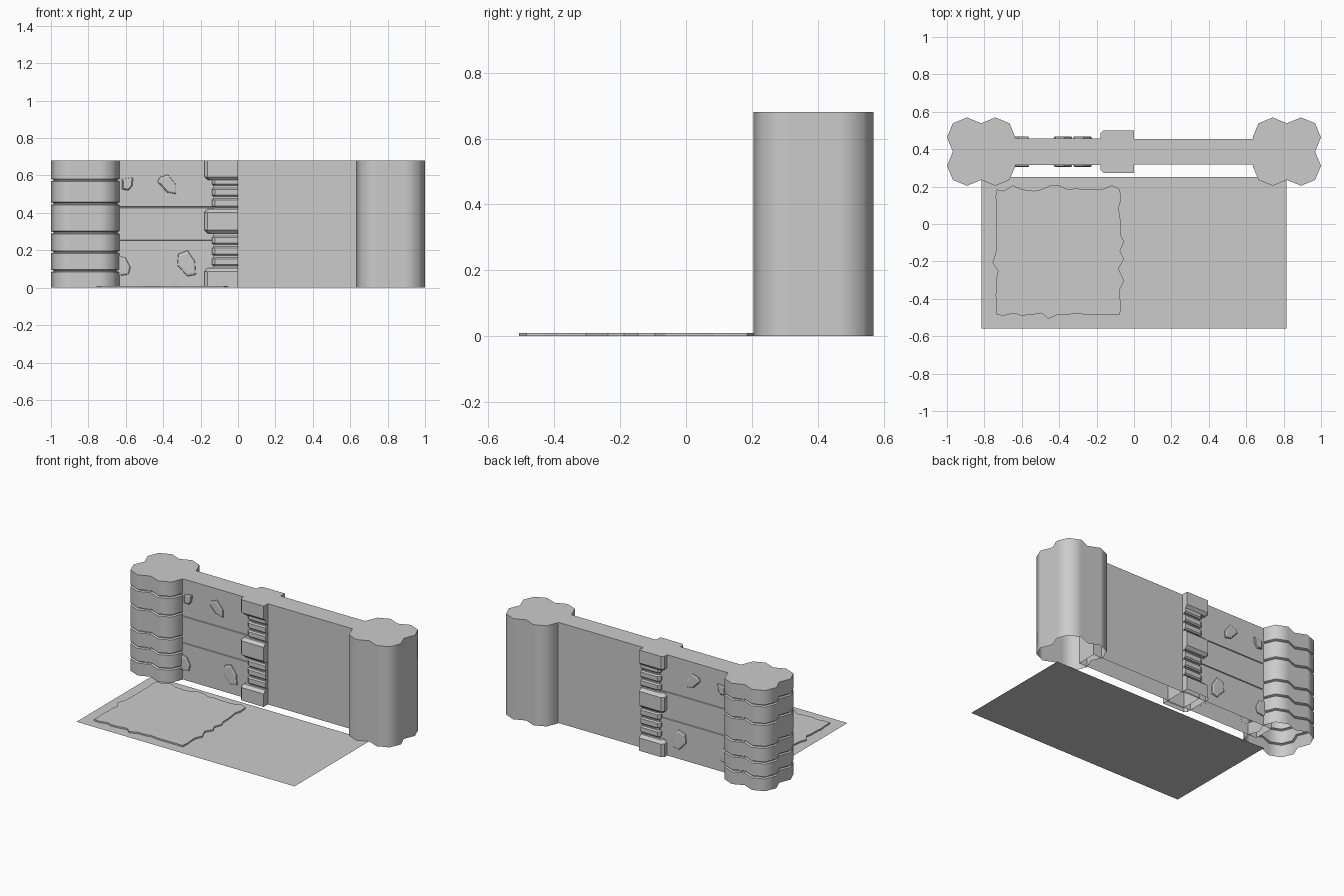
import bpy, bmesh, math, random

cube = bpy.data.objects.get("Cube")
if cube:
    bpy.data.objects.remove(cube, do_unlink=True)

stone = bpy.data.materials.new("stone_grey")
stone.use_nodes = True
GREY = (0.6, 0.6, 0.6, 1)
stone.diffuse_color = GREY
stone.node_tree.nodes["Principled BSDF"].inputs["Base Color"].default_value = GREY

H = 0.68       # wall height
WY = 0.387     # wall centre line
TX = 0.817     # tower centre


def loft(name, rings, bottom=False, smooth=False):
    """Skin a stack of matching rings and cap the top."""
    bm = bmesh.new()
    loops = [[bm.verts.new(p) for p in ring] for ring in rings]
    n = len(loops[0])
    for a, b in zip(loops, loops[1:]):
        for i in range(n):
            j = (i + 1) % n
            bm.faces.new((a[i], a[j], b[j], b[i]))
    bm.faces.new(loops[-1])
    if bottom:
        bm.faces.new(loops[0][::-1])
    mesh = bpy.data.meshes.new(name)
    bm.to_mesh(mesh)
    bm.free()
    mesh.materials.append(stone)
    obj = bpy.data.objects.new(name, mesh)
    bpy.context.collection.objects.link(obj)
    if smooth:
        bpy.ops.object.select_all(action="DESELECT")
        obj.select_set(True)
        bpy.context.view_layer.objects.active = obj
        bpy.ops.object.shade_smooth_by_angle(angle=math.radians(50))
    return obj


def rect(x0, x1, half, z):
    return [(x0, WY - half, z), (x1, WY - half, z), (x1, WY + half, z), (x0, WY + half, z)]


def clover(cx, z, inset=0.0):
    """Outline of four merged octagonal columns."""
    pts = []
    r, c = 0.107 - inset, 0.0757
    for q in range(4):
        mid = math.pi / 4 + q * math.pi / 2
        ox, oy = math.copysign(c, math.cos(mid)), math.copysign(c, math.sin(mid))
        for k in range(-2, 3):
            a = mid + k * math.pi / 4
            pts.append((cx + ox + r * math.cos(a), WY + oy + r * math.sin(a), z))
        # the next column starts in the shared notch
        pts.pop()
    return pts


# Plain half: tower and wall
loft("left_tower", [clover(TX, 0), clover(TX, H)], smooth=True)
loft("left_wall", [rect(0, 0.7, 0.068, 0), rect(0, 0.7, 0.068, H)])

# Detailed tower with stone courses
G = 0.007
rings = [clover(-TX, 0)]
for z in (0.09, 0.19, 0.295, 0.45, 0.575):
    rings += [clover(-TX, z - G), clover(-TX, z - G / 3, 0.012),
              clover(-TX, z + G / 3, 0.012), clover(-TX, z + G)]
rings.append(clover(-TX, H))
loft("right_tower", rings, smooth=True)

# Detailed wall with two narrow joints
rings = [rect(-0.7, 0, 0.071, 0)]
for z in (0.25, 0.43):
    for half, dz in ((0.071, -0.004), (0.065, -0.002), (0.065, 0.002), (0.071, 0.004)):
        rings.append(rect(-0.7, 0, half, z + dz))
rings.append(rect(-0.7, 0, 0.071, H))
loft("right_wall", rings)


# Middle pillar of chamfered blocks
def block(name, x, half, z0, z1, c):
    def ring(z, d):
        e = 0.016
        a, b = x + d, half - d
        return [(a, WY - b + e, z), (a + e, WY - b, z), (0, WY - b, z),
                (0, WY + b, z), (a + e, WY + b, z), (a, WY + b - e, z)]
    top = 0 if z1 >= H else c
    low = 0 if z0 <= 0 else c
    loft(name, [ring(z0, low), ring(z0 + c, 0), ring(z1 - c, 0), ring(z1, top)], bottom=z0 > 0)


loft("pillar_core", [rect(-0.13, 0, 0.08, 0), rect(-0.13, 0, 0.08, H)])
for z0, z1 in ((0, 0.105), (0.29, 0.42), (0.575, H)):
    block("pillar_block", -0.18, 0.113, z0, z1, 0.018)
for start in (0.115, 0.43):
    for k in range(3):
        z0 = start + k * 0.058
        block("pillar_step", -0.14, 0.096, z0, z0 + 0.046, 0.008)

# Raised stones, repeated on both faces of the wall
STONES = (
    ((-.42, .59), (-.375, .605), (-.33, .55), (-.33, .5), (-.38, .51), (-.43, .565)),
    ((-.32, .18), (-.27, .2), (-.23, .14), (-.225, .07), (-.27, .06), (-.325, .12)),
    ((-.62, .58), (-.56, .59), (-.565, .545), (-.585, .52), (-.62, .525)),
    ((-.66, .175), (-.6, .16), (-.575, .11), (-.585, .07), (-.66, .06)),
)
for outline in STONES:
    mx = sum(p[0] for p in outline) / len(outline)
    mz = sum(p[1] for p in outline) / len(outline)
    for side, label in ((-1, "front_stone"), (1, "back_stone")):
        pts = outline[::side]
        loft(label, [[(mx + (x - mx) * s, WY + side * d, mz + (z - mz) * s) for x, z in pts]
                     for s, d in ((1, 0.07), (0.96, 0.078), (0.78, 0.082))])

# Ground: two flat sheets
for name, x0, x1 in (("right_ground", -0.815, 0), ("left_ground", 0, 0.815)):
    loft(name, [[(x0, -0.56, 0), (x1, -0.56, 0), (x1, 0.25, 0), (x0, 0.25, 0)]])

# Ragged raised patch
random.seed(4)
corners = [(-0.735, -0.485), (-0.075, -0.485), (-0.075, 0.185), (-0.735, 0.185)]
edge = []
for i, (ax, ay) in enumerate(corners):
    bx, by = corners[(i + 1) % 4]
    for k in range(14):
        t = (k + random.uniform(-0.25, 0.25) * (k > 0)) / 14
        d = random.choice((-0.008, 0, 0, 0.005, 0.022)) if k else 0
        nx, ny = ((0, -1), (1, 0), (0, 1), (-1, 0))[i]
        edge.append((ax + (bx - ax) * t + nx * d, ay + (by - ay) * t + ny * d))
loft("ground_patch", [[(x, y, z) for x, y in edge] for z in (0, 0.01)])
